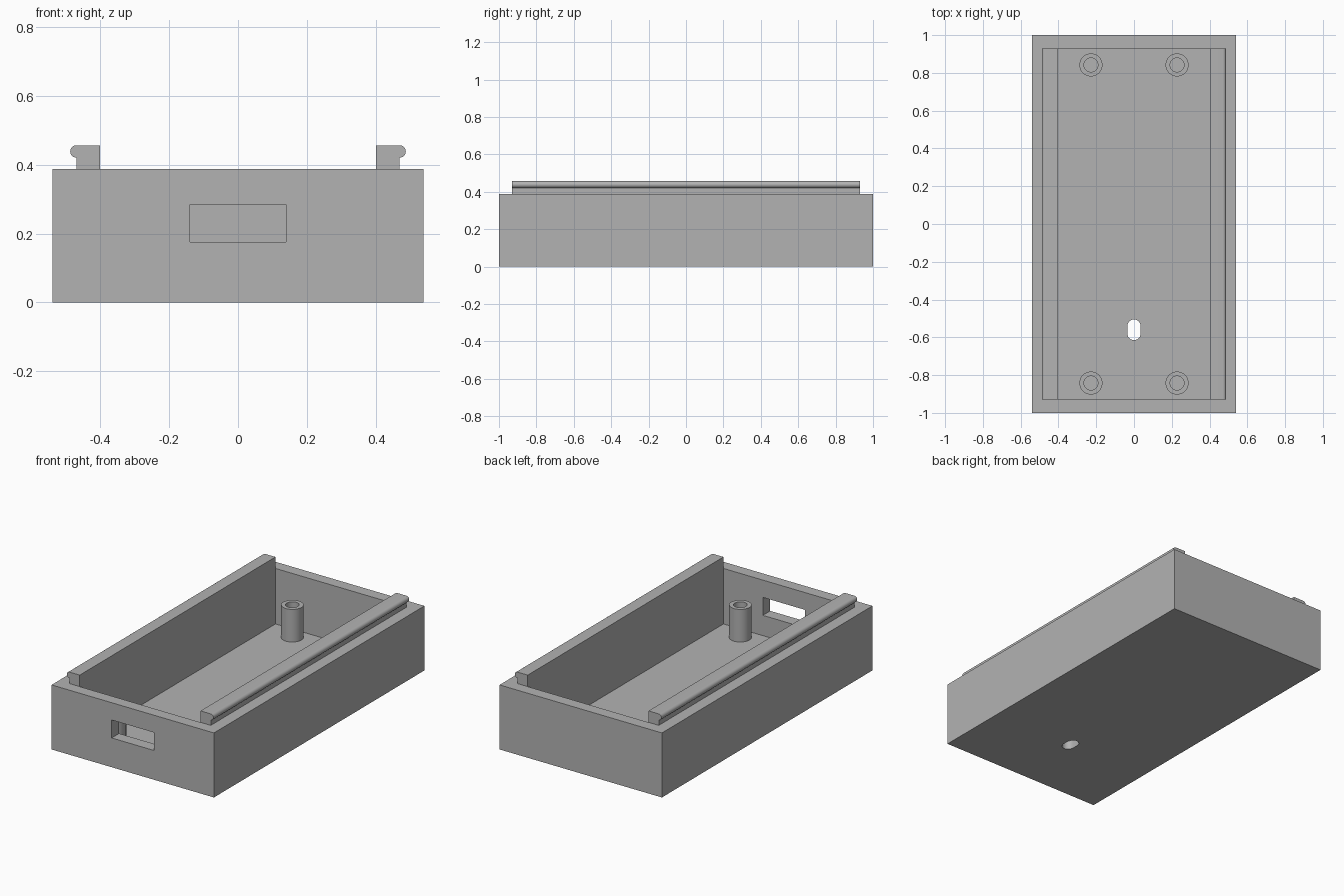
import bpy, bmesh, math

if "Cube" in bpy.data.objects:
    bpy.data.objects.remove(bpy.data.objects["Cube"], do_unlink=True)

HALF_X, HALF_Y, TOP = 0.54, 1.0, 0.388
IN_X, IN_Y, FLOOR = 0.402, 0.93, 0.054

grey = bpy.data.materials.new("plain grey")
grey.use_nodes = True
grey.diffuse_color = (0.45, 0.45, 0.45, 1)
grey.node_tree.nodes["Principled BSDF"].inputs["Base Color"].default_value = grey.diffuse_color


def finish(name, bm):
    bmesh.ops.recalc_face_normals(bm, faces=bm.faces)
    mesh = bpy.data.meshes.new(name)
    bm.to_mesh(mesh)
    bm.free()
    mesh.materials.append(grey)
    obj = bpy.data.objects.new(name, mesh)
    bpy.context.collection.objects.link(obj)
    return obj


def smooth(obj):
    bpy.ops.object.select_all(action='DESELECT')
    obj.select_set(True)
    bpy.context.view_layer.objects.active = obj
    bpy.ops.object.shade_smooth_by_angle(angle=math.radians(35))


def prism(name, points, offset):
    """Extrude a closed outline of 3D points by an offset."""
    bm = bmesh.new()
    face = bm.faces.new([bm.verts.new(p) for p in points])
    ext = bmesh.ops.extrude_face_region(bm, geom=[face], use_keep_orig=True)
    moved = [g for g in ext["geom"] if isinstance(g, bmesh.types.BMVert)]
    bmesh.ops.translate(bm, verts=moved, vec=offset)
    return finish(name, bm)


def box(name, x0, x1, y0, y1, z0, z1):
    outline = [(x0, y0, z0), (x1, y0, z0), (x1, y1, z0), (x0, y1, z0)]
    return prism(name, outline, (0, 0, z1 - z0))


def arc(cx, cy, r, start, end, steps=12):
    angles = [math.radians(start + (end - start) * i / steps) for i in range(steps + 1)]
    return [(cx + r * math.cos(a), cy + r * math.sin(a)) for a in angles]


def cut(target, cutter):
    mod = target.modifiers.new("cut", 'BOOLEAN')
    mod.operation, mod.solver, mod.object = 'DIFFERENCE', 'EXACT', cutter
    bpy.ops.object.select_all(action='DESELECT')
    bpy.context.view_layer.objects.active = target
    target.select_set(True)
    bpy.ops.object.modifier_apply(modifier=mod.name)
    bpy.data.objects.remove(cutter, do_unlink=True)


# Tray with cavity, front window and rounded slot in the floor
tray = box("tray", -HALF_X, HALF_X, -HALF_Y, HALF_Y, 0, TOP)
cut(tray, box("cavity_cutter", -IN_X, IN_X, -IN_Y, IN_Y, FLOOR, TOP + 0.2))
cut(tray, box("window_cutter", -0.14, 0.14, -1.1, -0.85, 0.176, 0.284))
slot = arc(0, -0.54, 0.035, 0, 180) + arc(0, -0.58, 0.035, 180, 360)
cut(tray, prism("slot_cutter", [(x, y, -0.1) for x, y in slot], (0, 0, 0.3)))
smooth(tray)

# Snap rails with a rounded outward lip along both long walls
lip = [(IN_X, TOP), (0.47, TOP)] + arc(0.47, 0.439, 0.018, -90, 90) + [(IN_X, 0.457)]
for side, name in ((1, "left_rail"), (-1, "right_rail")):
    smooth(prism(name, [(side * x, -IN_Y, z) for x, z in lip], (0, 2 * IN_Y, 0)))


# Hollow screw posts on the floor
def post(name, x, y):
    bm = bmesh.new()
    rings = ((0.037, FLOOR), (0.037, 0.25), (0.061, 0.25), (0.061, FLOOR))
    verts = [bm.verts.new((x + r, y, z)) for r, z in rings]
    edges = [bm.edges.new(pair) for pair in zip(verts, verts[1:])]
    bmesh.ops.spin(bm, geom=verts + edges, cent=(x, y, 0), axis=(0, 0, 1),
                   angle=math.tau, steps=40)
    bmesh.ops.remove_doubles(bm, verts=bm.verts, dist=0.0005)
    smooth(finish(name, bm))


for sx, x_name in ((1, "left"), (-1, "right")):
    for sy, y_name in ((1, "back"), (-1, "front")):
        post(f"{y_name}_{x_name}_post", sx * 0.228, sy * 0.842)
